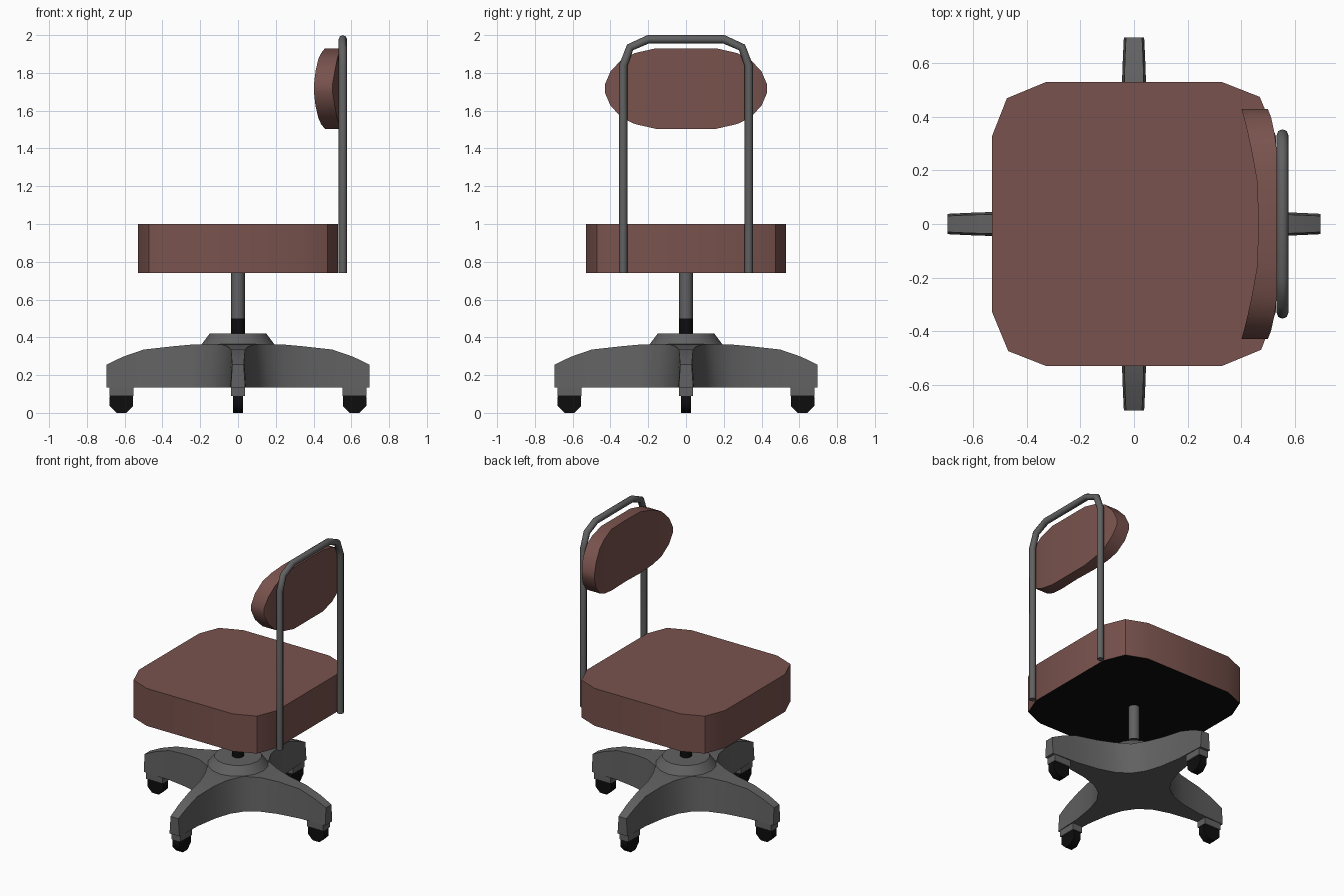
import bpy, bmesh, math
from mathutils import Matrix, Vector

if "Cube" in bpy.data.objects:
    bpy.data.objects.remove(bpy.data.objects["Cube"])


def material(name, rgb):
    m = bpy.data.materials.new(name)
    m.diffuse_color = (*rgb, 1)
    m.use_nodes = True
    m.node_tree.nodes["Principled BSDF"].inputs["Base Color"].default_value = m.diffuse_color
    return m


BROWN = material("brown upholstery", (0.19, 0.085, 0.074))
GREY = material("grey metal", (0.12, 0.12, 0.12))
BLACK = material("black plastic", (0.004, 0.004, 0.004))


def make(name, bm, mats, angle=40):
    bmesh.ops.remove_doubles(bm, verts=bm.verts, dist=0.0005)
    bmesh.ops.recalc_face_normals(bm, faces=bm.faces)
    mesh = bpy.data.meshes.new(name)
    bm.to_mesh(mesh)
    bm.free()
    ob = bpy.data.objects.new(name, mesh)
    bpy.context.collection.objects.link(ob)
    for m in mats:
        mesh.materials.append(m)
    bpy.ops.object.select_all(action='DESELECT')
    ob.select_set(True)
    bpy.context.view_layer.objects.active = ob
    bpy.ops.object.shade_smooth_by_angle(angle=math.radians(angle))
    return ob


def loft(bm, rings, cap_start=True, cap_end=True):
    """Skin a list of closed rings of points."""
    vs = [[bm.verts.new(p) for p in r] for r in rings]
    n = len(rings[0])
    for a, b in zip(vs, vs[1:]):
        for i in range(n):
            j = (i + 1) % n
            bm.faces.new((a[i], a[j], b[j], b[i]))
    if cap_start:
        bm.faces.new(vs[0][::-1])
    if cap_end:
        bm.faces.new(vs[-1])


def circle(r, z, n):
    return [(r * math.cos(2 * math.pi * i / n), r * math.sin(2 * math.pi * i / n), z) for i in range(n)]


def lathe(name, profile, n, mat):
    bm = bmesh.new()
    loft(bm, [circle(r, z, n) for r, z in profile])
    return make(name, bm, [mat])


# Seat: square slab with faceted corners and a black underside
corner = [(0.53, 0.33), (0.47, 0.475), (0.33, 0.53)]
outline = []
for k in range(4):
    rot = Matrix.Rotation(k * math.pi / 2, 2)
    outline += [rot @ Vector(p) for p in corner]
bm = bmesh.new()
loft(bm, [[(p.x, p.y, z) for p in outline] for z in (0.74, 1.0)])
seat = make("seat", bm, [BROWN, BLACK])
for f in seat.data.polygons:
    if f.normal.z < -0.9:
        f.material_index = 1

# Backrest: oval pad bent around the sitter; y, half height, front x, back x
half = [(0.16, 0.213, 0.460, 0.540), (0.27, 0.188, 0.440, 0.534), (0.34, 0.155, 0.425, 0.525),
        (0.40, 0.09, 0.410, 0.512), (0.43, 0.02, 0.402, 0.500)]
columns = [(-y, h, f, b) for y, h, f, b in reversed(half)] + [(0, 0.213, 0.465, 0.540)] + half
bm = bmesh.new()
loft(bm, [[(f, y, 1.717 - h), (b, y, 1.717 - h), (b, y, 1.717 + h), (f, y, 1.717 + h)]
          for y, h, f, b in columns])
make("backrest", bm, [BROWN])

# Back frame: bent tube forming an upside-down U
side = [(0.332, 0.74), (0.332, 1.84), (0.296, 1.935), (0.20, 1.978)]
path = side + [(-y, z) for y, z in reversed(side)]
bm = bmesh.new()
rings = []
for i, (y, z) in enumerate(path):
    p = Vector((0.555, y, z))
    before = Vector(path[max(i - 1, 0)])
    after = Vector(path[min(i + 1, len(path) - 1)])
    here = Vector(path[i])
    d = ((here - before).normalized() + (after - here).normalized()).normalized()
    normal = Vector((0, -d.y, d.x))
    rings.append([p + 0.022 * (math.cos(t) * Vector((1, 0, 0)) + math.sin(t) * normal)
                  for t in (2 * math.pi * k / 8 for k in range(8))])
loft(bm, rings)
make("back_frame", bm, [GREY], 50)

# Column in two parts
lathe("column_sleeve", [(0.038, 0.40), (0.038, 0.50)], 12, BLACK)
lathe("column", [(0.036, 0.50), (0.036, 0.745)], 12, GREY)

# Hub on the star base
lathe("base_hub", [(0.195, 0.36), (0.15, 0.42)], 16, GREY)

# Star base: four tapering arms; bottom r, top r, bottom half width, top half width, top z
stations = [(0.16, 0.138, 0.16, 0.138, 0.365), (0.24, 0.24, 0.105, 0.085, 0.362),
            (0.35, 0.35, 0.07, 0.055, 0.352), (0.50, 0.50, 0.046, 0.037, 0.335),
            (0.61, 0.61, 0.042, 0.034, 0.297), (0.697, 0.697, 0.038, 0.03, 0.255)]
bm = bmesh.new()
for k in range(4):
    rot = Matrix.Rotation(k * math.pi / 2, 3, 'Z')
    rings = []
    for rb, rt, wb, wt, z in stations:
        ring = [(rb, -wb, 0.135), (rb, wb, 0.135), (rt, wt, z), (rt, -wt, z)]
        rings.append([rot @ Vector(p) for p in ring])
    loft(bm, rings, cap_start=False)
bmesh.ops.remove_doubles(bm, verts=bm.verts, dist=0.0005)
for r, z in ((0.16, 0.135), (0.138, 0.365)):
    square = [min(bm.verts, key=lambda v: (v.co - Vector((r * a, r * b, z))).length)
              for a, b in ((1, 1), (-1, 1), (-1, -1), (1, -1))]
    bm.faces.new(square)
make("star_base", bm, [GREY], 50)

# Casters: grey housing over a black eight-sided wheel
for k in range(4):
    turn = Matrix.Rotation(k * math.pi / 2, 3, 'Z')
    bm = bmesh.new()
    loft(bm, [[(0.617 + a * 0.063, b * 0.036, z) for a, b in ((1, 1), (-1, 1), (-1, -1), (1, -1))]
              for z in (0.09, 0.14)])
    bmesh.ops.rotate(bm, verts=bm.verts, matrix=turn)
    make(f"caster_housing_{k + 1}", bm, [GREY])

    bm = bmesh.new()
    rad = 0.062 / math.cos(math.pi / 8)
    loft(bm, [[(0.617 + rad * math.cos(t), y, 0.062 + rad * math.sin(t))
               for t in (math.pi / 8 + math.pi / 4 * i for i in range(8))] for y in (-0.026, 0.026)])
    bmesh.ops.rotate(bm, verts=bm.verts, matrix=turn)
    make(f"caster_wheel_{k + 1}", bm, [BLACK], 50)
